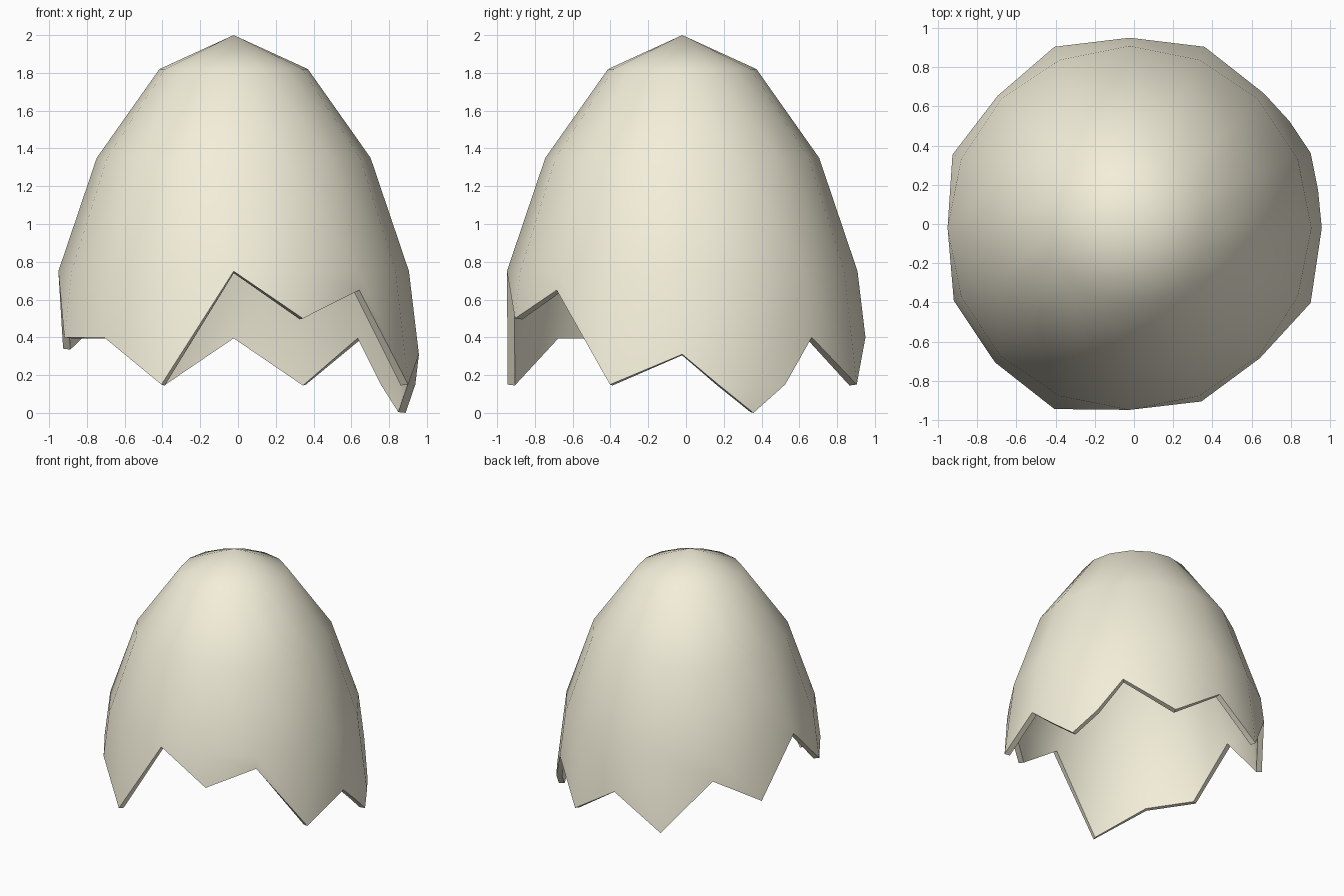
import bpy, bmesh, math

if "Cube" in bpy.data.objects:
    bpy.data.objects.remove(bpy.data.objects["Cube"])

SIDES = 16
CX, CY = -0.023, -0.02
RINGS = [(0.393, 1.82), (0.725, 1.35), (0.928, 0.75)]   # radius, height
EQ_R, EQ_Z = 1.0, 0.15
# rim height at each of the 16 angles, starting at +x
RIM = [0.31, 0.0, 0.40, 0.15, 0.40, 0.15, 0.55, 0.34,
       0.75, 0.40, 0.40, 0.15, 0.75, 0.50, 0.65, 0.15]


def radius(z):
    r, top = RINGS[-1]
    if z < EQ_Z:
        return EQ_R - 0.1 * (EQ_Z - z)
    return r + (EQ_R - r) * (top - z) / (top - EQ_Z)


bm = bmesh.new()


def vert(i, r, z):
    a = math.tau * i / SIDES
    return bm.verts.new((CX + r * math.cos(a), CY + r * math.sin(a), z))


# Domed upper shell
apex = bm.verts.new((CX, CY, 2.0))
rings = [[vert(i, r, z) for i in range(SIDES)] for r, z in RINGS]
for i in range(SIDES):
    j = (i + 1) % SIDES
    bm.faces.new((apex, rings[0][i], rings[0][j]))
    for up, low in zip(rings, rings[1:]):
        bm.faces.new((up[i], low[i], low[j], up[j]))

# Cracked rim: columns run from the last ring to the jagged edge
ring = rings[-1]
rim = [ring[i] if z >= 0.75 else vert(i, radius(z), z) for i, z in enumerate(RIM)]
equator = {i: vert(i, EQ_R, EQ_Z) for i, z in enumerate(RIM) if z < EQ_Z}
for i in range(SIDES):
    j = (i + 1) % SIDES
    a, b = equator.get(i, rim[i]), equator.get(j, rim[j])
    loop = [ring[i], a, b, ring[j]]
    if i in equator or j in equator:
        # The deepest tooth crosses the widest ring halfway along the edge
        mid = vert(i + 0.5, EQ_R * math.cos(math.pi / SIDES), EQ_Z)
        loop.insert(2, mid)
        if i in equator:
            bm.faces.new((a, rim[i], mid))
        else:
            bm.faces.new((mid, rim[j], b))
    bm.faces.new(list(dict.fromkeys(loop)))

mesh = bpy.data.meshes.new("eggshell")
bm.to_mesh(mesh)
bm.free()
shell = bpy.data.objects.new("eggshell", mesh)
bpy.context.collection.objects.link(shell)

# Shell thickness
solid = shell.modifiers.new("thickness", 'SOLIDIFY')
solid.thickness = 0.042
solid.offset = -1
bpy.context.view_layer.objects.active = shell
shell.select_set(True)
bpy.ops.object.modifier_apply(modifier=solid.name)
bpy.ops.object.shade_smooth_by_angle(angle=math.radians(40))

# Cream colour
cream = bpy.data.materials.new("cream")
cream.diffuse_color = (0.9, 0.86, 0.7, 1)
cream.use_nodes = True
cream.node_tree.nodes["Principled BSDF"].inputs["Base Color"].default_value = cream.diffuse_color
mesh.materials.append(cream)
